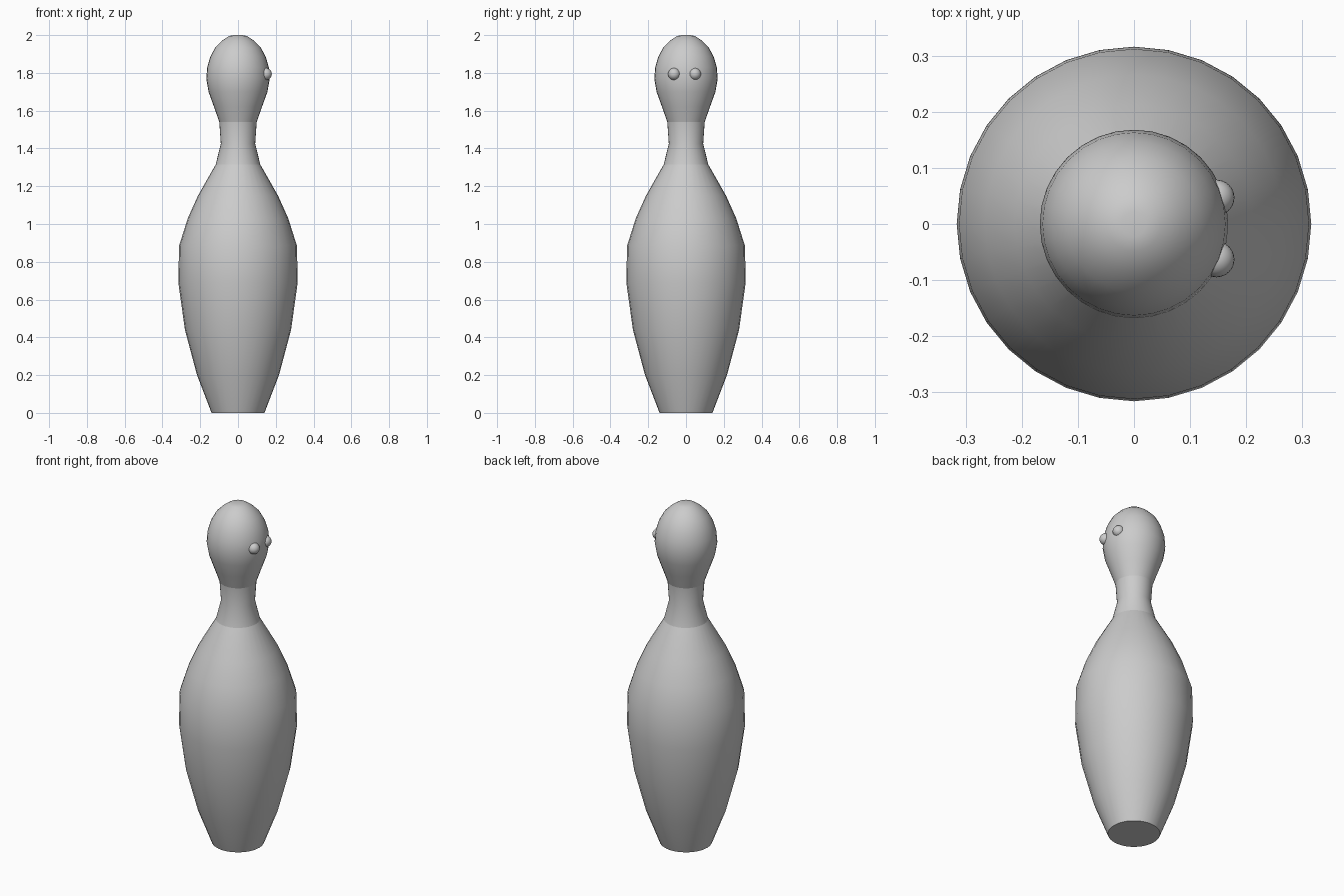
import bpy, bmesh, math

if "Cube" in bpy.data.objects:
    bpy.data.objects.remove(bpy.data.objects["Cube"])

SEGMENTS = 32


def smooth(obj, angle):
    bpy.ops.object.select_all(action='DESELECT')
    obj.select_set(True)
    bpy.context.view_layer.objects.active = obj
    bpy.ops.object.shade_smooth_by_angle(angle=math.radians(angle))


def lathe(name, profile, cap_bottom=False, cap_top=False):
    """Spin (radius, height) points around z."""
    bm = bmesh.new()
    rings = []
    for r, z in profile:
        rings.append([bm.verts.new((r * math.cos(a), r * math.sin(a), z))
                      for a in (2 * math.pi * i / SEGMENTS for i in range(SEGMENTS))])
    for low, high in zip(rings, rings[1:]):
        for i in range(SEGMENTS):
            j = (i + 1) % SEGMENTS
            bm.faces.new((low[i], low[j], high[j], high[i]))
    if cap_bottom:
        bm.faces.new(rings[0][::-1])
    if cap_top:
        bm.faces.new(rings[-1])
    mesh = bpy.data.meshes.new(name)
    bm.to_mesh(mesh)
    bm.free()
    obj = bpy.data.objects.new(name, mesh)
    bpy.context.collection.objects.link(obj)
    smooth(obj, 45)
    return obj


# Pin body, from the flat foot up to the shoulder
lathe("body", [(0.14, 0), (0.217, 0.2), (0.281, 0.44), (0.316, 0.69),
               (0.312, 0.885), (0.266, 1.03), (0.212, 1.15), (0.118, 1.315)],
      cap_bottom=True)

# Narrow neck band
lathe("neck", [(0.118, 1.315), (0.091, 1.425), (0.099, 1.54)])

# Egg-shaped head
lathe("head", [(0.099, 1.54), (0.127, 1.62), (0.156, 1.7), (0.168, 1.77),
               (0.163, 1.83), (0.147, 1.885), (0.12, 1.935), (0.085, 1.97),
               (0.048, 1.995), (0.022, 2.0)], cap_top=True)

# Two small eyes on the +x side
for name, y in (("left_eye", 0.047), ("right_eye", -0.063)):
    bpy.ops.mesh.primitive_uv_sphere_add(segments=24, ring_count=12, radius=0.032,
                                         location=(0.147, y, 1.794))
    eye = bpy.context.object
    eye.name = name
    smooth(eye, 60)
